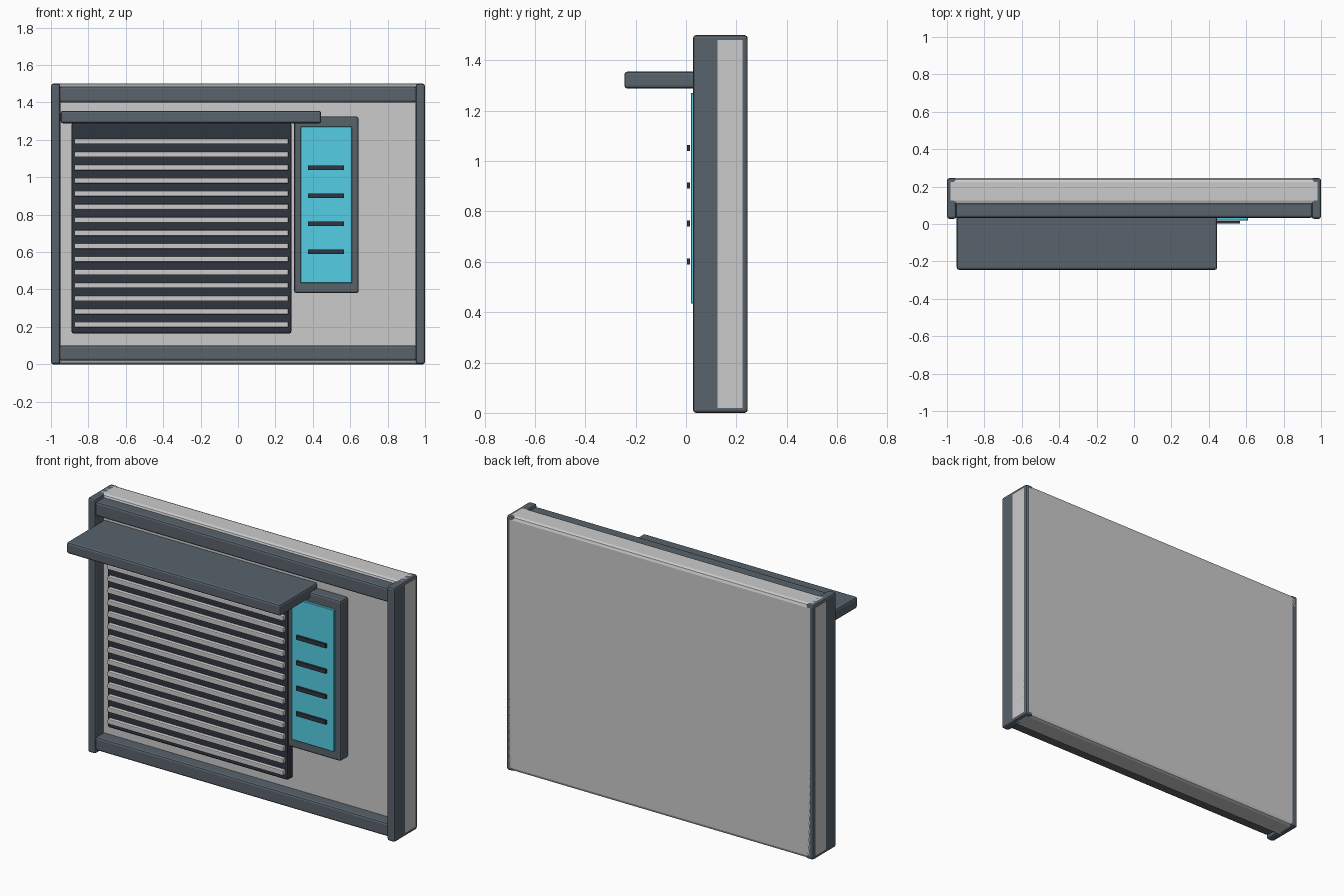
import bpy

if "Cube" in bpy.data.objects:
    bpy.data.objects.remove(bpy.data.objects["Cube"])


def material(name, rgb):
    m = bpy.data.materials.new(name)
    m.diffuse_color = (*rgb, 1)
    m.use_nodes = True
    m.node_tree.nodes["Principled BSDF"].inputs["Base Color"].default_value = m.diffuse_color
    return m


SLATE = material("slate", (0.10, 0.125, 0.15))
DARK = material("dark", (0.03, 0.036, 0.05))
CYAN = material("cyan", (0.09, 0.62, 0.78))


def box(name, x, y, z, mat=None, bevel=0.01, segments=2):
    """Bevelled box from (min, max) ranges."""
    bpy.ops.mesh.primitive_cube_add(
        size=1, location=[(r[0] + r[1]) / 2 for r in (x, y, z)])
    ob = bpy.context.object
    ob.name = name
    ob.scale = [r[1] - r[0] for r in (x, y, z)]
    bpy.ops.object.transform_apply(location=False, rotation=False, scale=True)
    if bevel:
        mod = ob.modifiers.new("Bevel", 'BEVEL')
        mod.width = bevel
        mod.segments = segments
    if mat:
        ob.data.materials.append(mat)
    return ob


# Wall slab
box("wall_panel", (-1, 1), (0.105, 0.245), (0, 1.5), bevel=0.02)

# Side posts and horizontal rails
for side, x in (("left", (-1, -0.95)), ("right", (0.95, 1))):
    box(side + "_post", x, (0.028, 0.245), (0, 1.5), SLATE, 0.012)
for side, z in (("top", (1.4, 1.485)), ("bottom", (0.02, 0.1))):
    box(side + "_rail", (-0.955, 0.955), (0.033, 0.115), z, SLATE, 0.012)

# Awning above the shutter
box("awning", (-0.948, 0.445), (-0.245, 0.11), (1.288, 1.355), SLATE, 0.012)

# Shutter backing board with slats
box("shutter_board", (-0.89, 0.285), (0.055, 0.11), (0.165, 1.29), DARK, 0.01)
for i in range(15):
    z = 0.212 + i * 0.07
    box(f"shutter_slat_{i + 1}", (-0.875, 0.27), (0.033, 0.075),
        (z - 0.015, z + 0.015), bevel=0.005)

# Side display: housing, screen and line marks
box("display_housing", (0.3, 0.645), (0.033, 0.11), (0.38, 1.325), SLATE, 0.012)
box("display_screen", (0.335, 0.61), (0.019, 0.045), (0.435, 1.27), CYAN, 0.002, 1)
for i in range(4):
    z = 0.602 + i * 0.15
    box(f"display_mark_{i + 1}", (0.375, 0.568), (0.003, 0.015),
        (z - 0.012, z + 0.012), DARK, 0)
